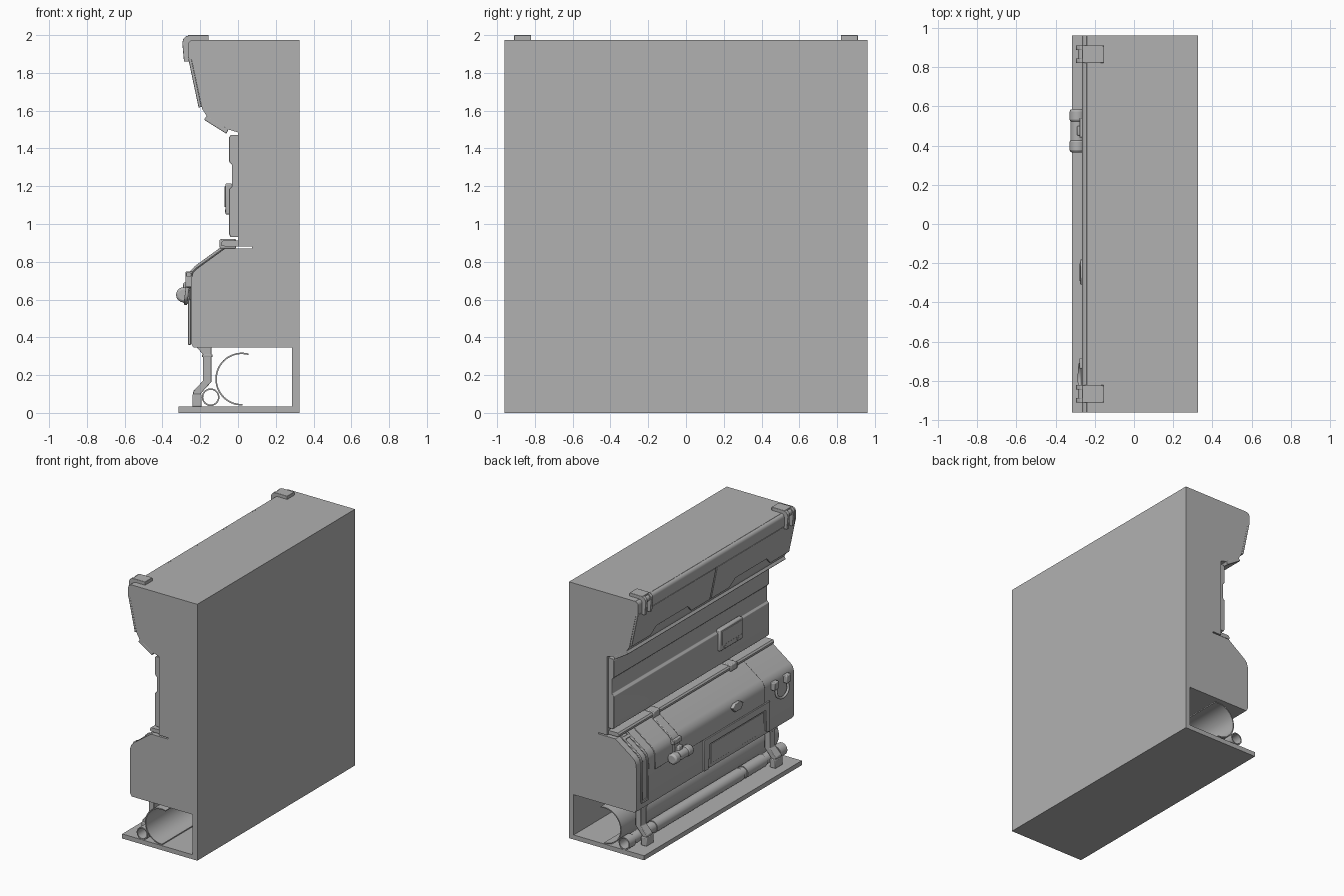
import bpy, bmesh
from math import cos, sin, radians, hypot
from mathutils import Vector

if "Cube" in bpy.data.objects:
    bpy.data.objects.remove(bpy.data.objects["Cube"])

# Dark grey paint shared by all parts
grey = bpy.data.materials.new("dark_grey")
grey.diffuse_color = (.44, .44, .44, 1)
grey.use_nodes = True
grey.node_tree.nodes["Principled BSDF"].inputs["Base Color"].default_value = grey.diffuse_color


def finish(name, bm, bevel=0.0):
    bmesh.ops.recalc_face_normals(bm, faces=bm.faces)
    me = bpy.data.meshes.new(name)
    bm.to_mesh(me)
    bm.free()
    me.materials.append(grey)
    ob = bpy.data.objects.new(name, me)
    bpy.context.collection.objects.link(ob)
    if bevel:
        m = ob.modifiers.new("Bevel", "BEVEL")
        m.width, m.segments, m.limit_method = bevel, 2, 'ANGLE'
    bpy.ops.object.select_all(action='DESELECT')
    ob.select_set(True)
    bpy.context.view_layer.objects.active = ob
    bpy.ops.object.shade_smooth_by_angle(angle=radians(35))
    return ob


def solid(name, pts, shift, bevel=0.0):
    """Extrude a 3D polygon along a vector."""
    bm = bmesh.new()
    a = [bm.verts.new(p) for p in pts]
    b = [bm.verts.new(Vector(p) + Vector(shift)) for p in pts]
    bm.faces.new(a)
    bm.faces.new(b[::-1])
    for i in range(len(a)):
        j = (i + 1) % len(a)
        bm.faces.new((a[i], a[j], b[j], b[i]))
    return finish(name, bm, bevel)


def profile(name, xz, y0, y1, bevel=0.0):
    return solid(name, [(x, y0, z) for x, z in xz], (0, y1 - y0, 0), bevel)


def box(name, x0, x1, y0, y1, z0, z1, bevel=0.0):
    return profile(name, [(x0, z0), (x1, z0), (x1, z1), (x0, z1)], y0, y1, bevel)


def band(name, path, thick, y0, y1, bevel=0.003):
    """Strip of constant thickness lying on a downward x-z path."""
    normals = []
    for a, b in zip(path, path[1:]):
        d = hypot(b[0] - a[0], b[1] - a[1])
        normals.append(Vector(((b[1] - a[1]) / d, (a[0] - b[0]) / d)))
    outer = []
    for i, p in enumerate(path):
        n = (normals[max(i - 1, 0)] + normals[min(i, len(normals) - 1)]).normalized()
        outer.append(tuple(Vector(p) + n * thick))
    return profile(name, path + outer[::-1], y0, y1, bevel)


def panel(name, a, b, yt, thick, bevel=0.003):
    """Plate on the plane a->b (x-z); outline given as (y, fraction)."""
    d = Vector((b[0] - a[0], b[1] - a[1])).normalized()
    pts = [(a[0] + (b[0] - a[0]) * t, y, a[1] + (b[1] - a[1]) * t) for y, t in yt]
    return solid(name, pts, (d.y * thick, 0, -d.x * thick), bevel)


def arc(cx, cz, r, a0, a1, n):
    return [(cx + r * cos(radians(a0 + (a1 - a0) * i / n)),
             cz + r * sin(radians(a0 + (a1 - a0) * i / n))) for i in range(n + 1)]


def cylinder(name, cx, cz, r, y0, y1, n=24, bevel=0.0):
    return profile(name, arc(cx, cz, r, 0, 360, n)[:-1], y0, y1, bevel)


L = 0.96
# Main wall: base, back, lower cabinet, slot, recess and overhang
lower = [(-.07, .87), (-.215, .765), (-.238, .742), (-.248, .71), (-.25, .37)]
wall = [(.325, 0), (.325, 1.975), (-.24, 1.975), (-.248, 1.96), (-.248, 1.88),
        (-.19, 1.61), (-.165, 1.57), (-.05, 1.5), (0, 1.485), (0, .88),
        (.075, .88), (.075, .87)] + lower + [(-.235, .345), (.285, .345),
                                            (.285, .035), (-.315, .035), (-.315, 0)]
profile("wall_body", wall, -L, L)

# Overhang plates with trapezoid notches, rounded top edge and slotted corner clips
for s in (-1, 1):
    side = "left" if s < 0 else "right"
    outline = [(.006, 0), (L, 0), (L, 1), (.73, 1), (.67, .78), (.29, .78), (.23, 1), (.006, 1)]
    panel("overhang_plate_" + side, (-.248, 1.88), (-.193, 1.62),
          [(s * y, t) for y, t in outline], .016)
    y = s * .865
    box("corner_clip_" + side, -.265, -.155, y - .045, y + .045, 1.965, 2.0, .003)
    for k in (-1, 1):
        c = y + k * .033
        profile("clip_prong_" + side,
                [(-.24, 2.0), (-.275, 1.995), (-.29, 1.98), (-.295, 1.96), (-.286, 1.86),
                 (-.26, 1.86), (-.255, 1.91), (-.24, 1.96)], c - .012, c + .012, .002)
    cylinder("clip_roller_" + side, -.262, 1.965, .024, y - .03, y + .03, 16)
profile("overhang_top_edge", [(-.235, 1.9751), (-.25, 1.971), (-.26, 1.962), (-.264, 1.95),
                              (-.264, 1.88), (-.245, 1.87), (-.235, 1.88)], -L, L)
profile("lamp_strip", [(-.18, 1.552), (-.165, 1.575), (-.05, 1.502), (-.062, 1.478)],
        -L, L, .004)

# Middle panel with a stepped recess and a control box
profile("middle_panel", [(.005, .93), (-.038, .93), (-.047, .945), (-.047, 1.185), (-.032, 1.2),
                         (-.032, 1.315), (-.047, 1.33), (-.047, 1.46), (-.038, 1.472), (.005, 1.472)],
        -.945, .945, .003)
box("control_box", -.067, -.03, -.60, -.32, 1.05, 1.215, .008)
box("control_box_cover", -.071, -.06, -.58, -.34, 1.09, 1.20, .003)
for y in (-.54, -.38):
    box("control_box_latch", -.07, -.06, y - .012, y + .012, 1.06, 1.078, .002)

# Ledge with blocks
profile("ledge", [(.005, .882), (-.07, .882), (-.09, .886), (-.09, .9), (-.08, .912), (.005, .912)],
        -.945, .945)
for y in (-.45, .49):
    box("ledge_block", -.097, -.01, y - .04, y + .04, .87, .92, .006)

# Lower cabinet lid and end strap frames
band("cabinet_lid", lower[:4] + [(-.249, .60)], .007, -.60, .74)
for y in (.83, .90):
    band("end_strap_rail", lower[:4] + [(-.25, .40)], .010, y - .010, y + .010)
band("end_strap_foot", [(-.25, .42), (-.25, .40)], .010, .83, .90)
band("end_strap_head", [(-.085, .859), (-.105, .845)], .010, .83, .90)

# Latch strap with grip
band("latch_strap", lower[:4] + [(-.249, .58)], .018, .45, .53, .004)
box("latch_lip", -.278, -.23, .44, .54, .715, .748, .004)
box("latch_stem", -.29, -.25, .45, .50, .58, .69, .006)
cylinder("latch_grip", -.288, .625, .036, .37, .58, 20, .004)
for y0, y1 in ((.365, .43), (.52, .585)):
    cylinder("grip_end", -.288, .625, .04, y0, y1, 20, .012)

# Hexagonal lid catch
panel("lid_catch", (-.247, .742), (-.252, .682),
      [(-.215, 0), (-.275, 0), (-.31, .4), (-.28, 1), (-.21, 1), (-.18, .4)], .026, .004)

# Framed recess on the cabinet front
panel("front_frame", (-.25, .60), (-.25, .36),
      [(.15, 0), (-.65, 0), (-.65, 1), (-.60, .9), (-.60, .22), (.08, .22), (.10, 1), (.15, 1)], .014)
panel("front_door", (-.25, .535), (-.25, .385), [(.06, 0), (-.58, 0), (-.58, 1), (.06, 1)], .005)

# Hose loop with two mounts
for y in (-.71, -.86):
    box("hose_mount", -.278, -.24, y - .028, y + .028, .665, .725, .006)
cu = bpy.data.curves.new("hose_loop", 'CURVE')
cu.dimensions, cu.bevel_depth, cu.bevel_resolution = '3D', .01, 3
cu.materials.append(grey)
sp = cu.splines.new('BEZIER')
path = [(-.265, -.71, .68), (-.275, -.73, .60), (-.275, -.84, .60), (-.265, -.86, .68)]
sp.bezier_points.add(len(path) - 1)
for bp, p in zip(sp.bezier_points, path):
    bp.co, bp.handle_left_type, bp.handle_right_type = p, 'AUTO', 'AUTO'
bpy.context.collection.objects.link(bpy.data.objects.new("hose_loop", cu))

# Large open pipe shell and small pipe with sleeves
profile("large_pipe_shell", arc(.02, .179, .14, 75, 272, 30) + arc(.02, .179, .132, 272, 75, 30), -L, L)
profile("small_pipe", arc(-.145, .083, .041, 0, 360, 24) + arc(-.145, .083, .039, 360, 0, 24), -L, L)
for y0, y1 in ((-.96, -.88), (-.72, -.48), (-.44, .62), (.88, .96)):
    profile("pipe_sleeve", arc(-.145, .083, .047, 0, 360, 24) + arc(-.145, .083, .0405, 360, 0, 24), y0, y1)

# Pipe brackets
for y in (-.79, .78):
    profile("pipe_bracket", [(-.22, .348), (-.14, .348), (-.14, .165), (-.195, .105), (-.195, .033),
                             (-.237, .033), (-.237, .115), (-.185, .17), (-.185, .31)],
            y - .035, y + .035, .004)
    box("bracket_foot", -.241, -.193, y - .045, y + .045, .033, .10, .005)
    box("bracket_collar", -.19, -.135, y - .042, y + .042, .295, .31, .003)
